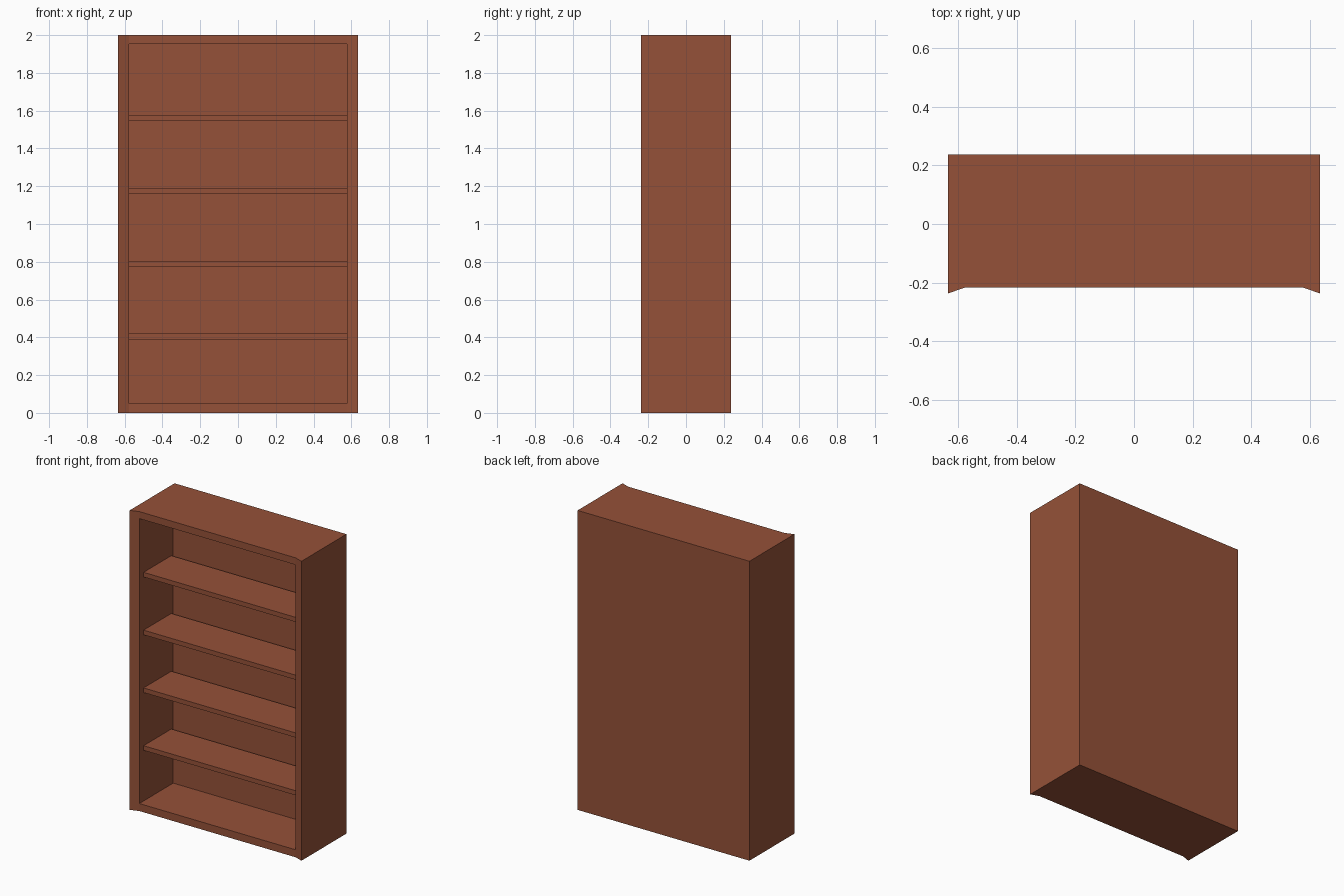
import bpy
import bmesh
from mathutils import Vector

if "Cube" in bpy.data.objects:
    bpy.data.objects.remove(bpy.data.objects["Cube"], do_unlink=True)

HALF_W, INNER_W = 0.635, 0.577
HALF_D, RAIL_Y, PANEL_Y = 0.237, -0.217, 0.14
HEIGHT, OPEN_LOW, OPEN_HIGH = 2.0, 0.05, 1.953

# Single wood colour
wood = bpy.data.materials.new("reddish_brown_wood")
wood.use_nodes = True
colour = (0.30, 0.083, 0.040, 1)
wood.diffuse_color = colour
shader = wood.node_tree.nodes["Principled BSDF"]
shader.inputs["Base Color"].default_value = colour
shader.inputs["Roughness"].default_value = 0.8


def add_object(name, bm):
    bmesh.ops.recalc_face_normals(bm, faces=bm.faces)
    mesh = bpy.data.meshes.new(name)
    bm.to_mesh(mesh)
    bm.free()
    mesh.materials.append(wood)
    obj = bpy.data.objects.new(name, mesh)
    bpy.context.collection.objects.link(obj)
    return obj


def add_box(name, low, high):
    bm = bmesh.new()
    bmesh.ops.create_cube(bm, size=1)
    low, high = Vector(low), Vector(high)
    bmesh.ops.scale(bm, vec=high - low, verts=bm.verts)
    bmesh.ops.translate(bm, vec=(low + high) / 2, verts=bm.verts)
    return add_object(name, bm)


# Carcass: plan outline with flared front posts, raised to full height
bm = bmesh.new()
half = [(INNER_W, RAIL_Y), (HALF_W, -HALF_D), (HALF_W, HALF_D)]
plan = half + [(-x, y) for x, y in reversed(half)]
base = bm.faces.new([bm.verts.new((x, y, 0)) for x, y in plan])
raised = bmesh.ops.extrude_face_region(bm, geom=[base], use_keep_orig=True)
top_verts = [v for v in raised["geom"] if isinstance(v, bmesh.types.BMVert)]
bmesh.ops.translate(bm, vec=(0, 0, HEIGHT), verts=top_verts)


def front_faces():
    return [f for f in bm.faces if all(abs(v.co.y - RAIL_Y) < 1e-4 for v in f.verts)]


# Split the recessed front into bottom rail, opening and top rail
for z in (OPEN_LOW, OPEN_HIGH):
    faces = front_faces()
    edges = {e for f in faces for e in f.edges}
    verts = {v for f in faces for v in f.verts}
    bmesh.ops.bisect_plane(bm, geom=faces + list(edges) + list(verts),
                           plane_co=(0, 0, z), plane_no=(0, 0, 1))

# Push the opening back to form the hollow interior
opening = [f for f in front_faces()
           if OPEN_LOW < f.calc_center_median().z < OPEN_HIGH]
pushed = bmesh.ops.extrude_face_region(bm, geom=opening)
bmesh.ops.translate(bm, vec=(0, PANEL_Y - RAIL_Y, 0),
                    verts=[v for v in pushed["geom"] if isinstance(v, bmesh.types.BMVert)])
leftover = [f for f in front_faces()
            if OPEN_LOW < f.calc_center_median().z < OPEN_HIGH]
bmesh.ops.delete(bm, geom=leftover, context='FACES_ONLY')
add_object("bookcase_carcass", bm)

# Four evenly spaced shelves, set back from the front
for i in range(4):
    z = 0.388 + i * 0.386
    add_box(f"shelf_{i + 1}", (-INNER_W, -0.172, z), (INNER_W, 0.12, z + 0.031))
